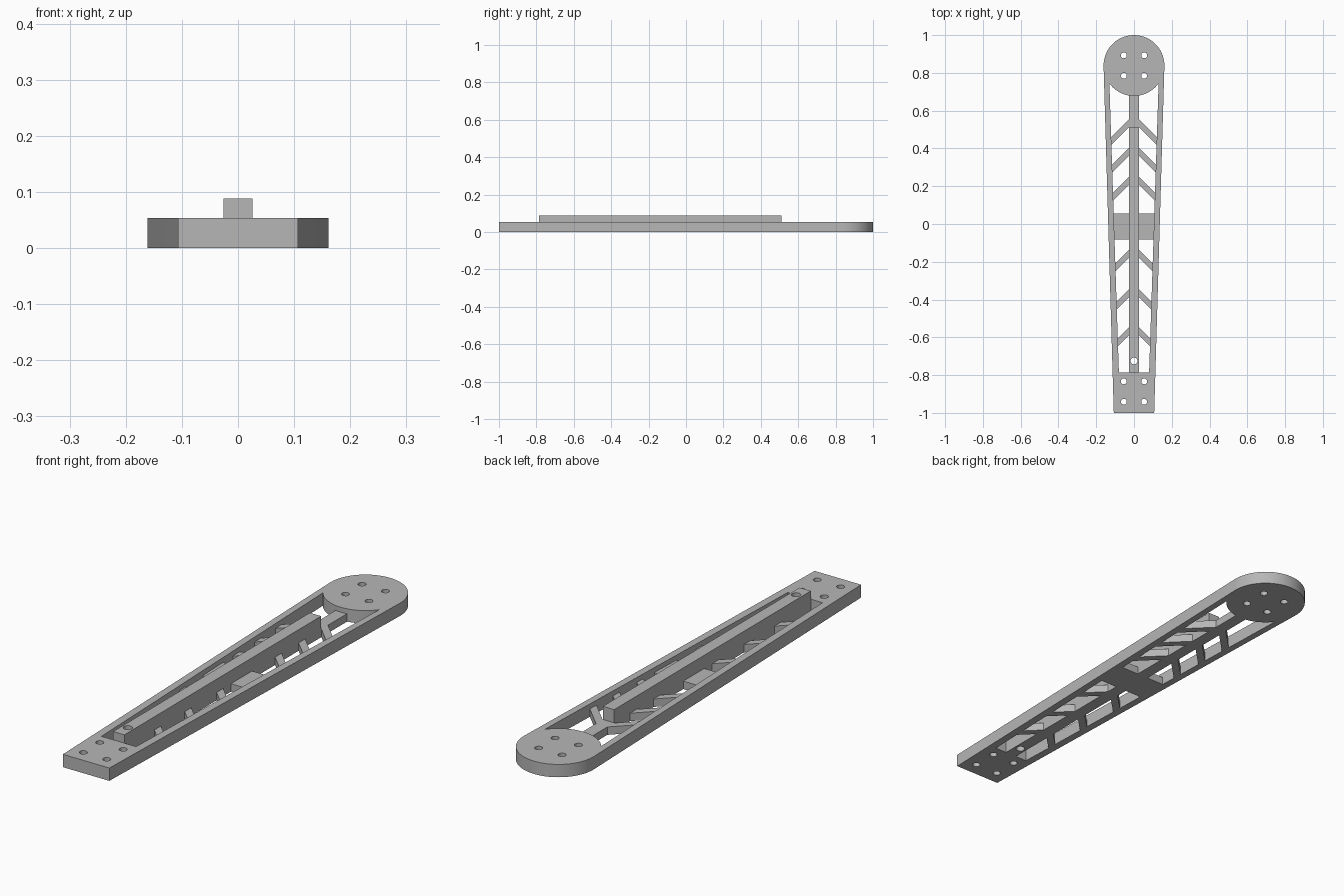
import bpy
import bmesh
from math import sin, cos, radians
from mathutils import Vector

if "Cube" in bpy.data.objects:
    bpy.data.objects.remove(bpy.data.objects["Cube"], do_unlink=True)

PLATE_H, RIB_H, SPINE_H = 0.0535, 0.033, 0.088
DISC_Y, DISC_R = 0.839, 0.161
SPINE_W, WINDOW_Y = 0.026, -0.785

grey = bpy.data.materials.new("grey plastic")
grey.use_nodes = True
colour = (0.47, 0.47, 0.47, 1)
grey.diffuse_color = colour
grey.node_tree.nodes["Principled BSDF"].inputs["Base Color"].default_value = colour


def prism(name, outline, z0, z1):
    """Extrude a flat outline from z0 up to z1."""
    bm = bmesh.new()
    face = bm.faces.new([bm.verts.new((x, y, z0)) for x, y in outline])
    grown = bmesh.ops.extrude_face_region(bm, geom=[face])["geom"]
    top = [v for v in grown if isinstance(v, bmesh.types.BMVert)]
    bmesh.ops.translate(bm, verts=top, vec=Vector((0, 0, z1 - z0)))
    bmesh.ops.recalc_face_normals(bm, faces=bm.faces)
    mesh = bpy.data.meshes.new(name)
    bm.to_mesh(mesh)
    bm.free()
    mesh.materials.append(grey)
    obj = bpy.data.objects.new(name, mesh)
    bpy.context.collection.objects.link(obj)
    return obj


def arc(cx, cy, r, start, end, steps):
    angles = [radians(start + (end - start) * i / steps) for i in range(steps + 1)]
    return [(cx + r * cos(a), cy + r * sin(a)) for a in angles]


def rect(x, y0, y1):
    return [(-x, y0), (x, y0), (x, y1), (-x, y1)]


def cut(target, outline):
    """Cut an outline straight through the target."""
    cutter = prism("cutter", outline, -0.1, 0.2)
    cutter.hide_render = True
    mod = target.modifiers.new("cut", "BOOLEAN")
    mod.operation, mod.solver, mod.object = "DIFFERENCE", "EXACT", cutter
    bpy.context.view_layer.objects.active = target
    bpy.ops.object.modifier_apply(modifier=mod.name)
    bpy.data.objects.remove(cutter, do_unlink=True)


def drill(target, x, y, r):
    cut(target, arc(x, y, r, 0, 345, 23))


def smooth(obj):
    bpy.ops.object.select_all(action="DESELECT")
    obj.select_set(True)
    bpy.context.view_layer.objects.active = obj
    bpy.ops.object.shade_smooth_by_angle(angle=radians(30))


def rail_inner(y):
    return 0.08 + 0.0327 * (y - WINDOW_Y)


# Tapered frame with a round hub at the back and a square mount at the front
frame = prism("frame", [(-0.107, -1), (0.107, -1)] + arc(0, DISC_Y, DISC_R, -1.7, 181.7, 48),
              0, PLATE_H)
cut(frame, [(-0.08, WINDOW_Y), (0.08, WINDOW_Y)] + arc(0, DISC_Y, DISC_R, -36, -144, 30))

# Bolt holes in the hub and the mount
for cy in (DISC_Y, -0.887):
    for sx in (-1, 1):
        for sy in (-1, 1):
            drill(frame, sx * 0.054, cy + sy * 0.054, 0.0155)
smooth(frame)

# Raised centre spine with a cable hole, and its low extension to the hub
spine = prism("spine", rect(SPINE_W, WINDOW_Y, 0.51), 0, SPINE_H)
drill(spine, 0, -0.725, 0.018)
smooth(spine)
prism("spine_extension", rect(SPINE_W, 0.5, DISC_Y - DISC_R + 0.005), 0, RIB_H)

# Cross block in the middle
prism("cross_block", rect(0.115, -0.083, 0.055), 0, RIB_H)

# Slanted ribs between spine and rails, mirrored left and right
for i, y in enumerate((0.555, 0.405, 0.25, -0.135, -0.345, -0.545)):
    x0 = SPINE_W - 0.01
    x1 = rail_inner(y - 0.1) + 0.012
    y0, y1 = y + 0.01, y - (x1 - SPINE_W)
    drop = 0.043
    for side, s in (("left", 1), ("right", -1)):
        prism(f"rib_{side}_{i + 1}",
              [(s * x0, y0), (s * x1, y1), (s * x1, y1 - drop), (s * x0, y0 - drop)], 0, RIB_H)
